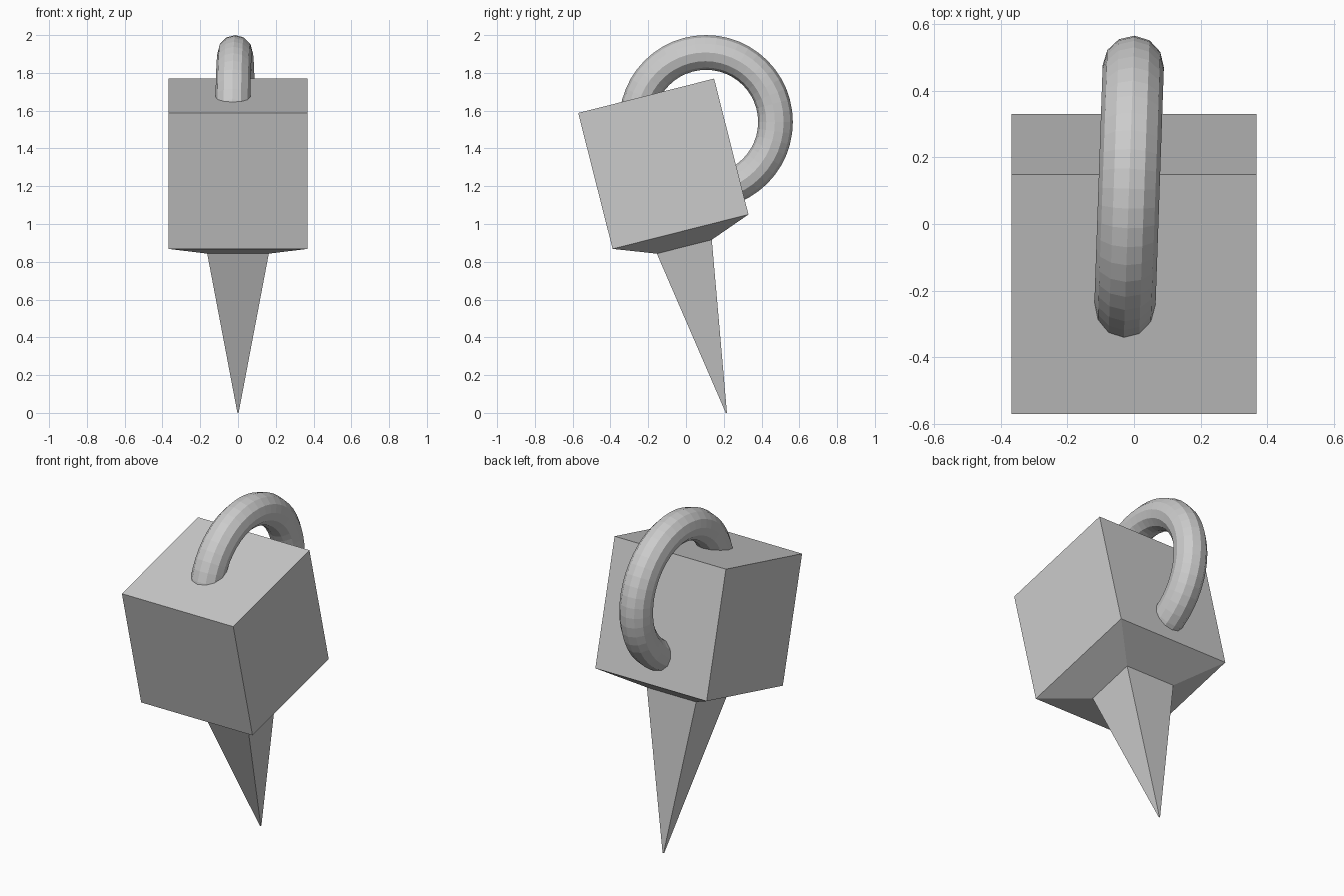
import bpy, bmesh
from math import radians, pi
from mathutils import Matrix

if "Cube" in bpy.data.objects:
    bpy.data.objects.remove(bpy.data.objects["Cube"])

TILT = radians(14.2)


def square_ring(bm, hx, hy, z):
    return [bm.verts.new((sx * hx, sy * hy, z))
            for sx, sy in ((-1, -1), (1, -1), (1, 1), (-1, 1))]


# Block with shallow tapered underside and long spike, built upright then tilted
profile = [(0.368, 0.371, 0.371), (0.368, 0.371, -0.371),
           (0.163, 0.15, -0.453), (0.003, 0.003, -1.361)]
bm = bmesh.new()
rings = [square_ring(bm, *p) for p in profile]
bm.faces.new(rings[0])
bm.faces.new(rings[-1])
for a, b in zip(rings, rings[1:]):
    for i in range(4):
        j = (i + 1) % 4
        bm.faces.new((a[i], a[j], b[j], b[i]))
bmesh.ops.recalc_face_normals(bm, faces=bm.faces)
bm.transform(Matrix.Translation((0, -0.12, 1.319)) @ Matrix.Rotation(TILT, 4, 'X'))
mesh = bpy.data.meshes.new("spiked_block")
bm.to_mesh(mesh)
bm.free()
bpy.context.collection.objects.link(bpy.data.objects.new("spiked_block", mesh))

# Hanging ring through the block's top and back faces, turned slightly about z
bpy.ops.mesh.primitive_torus_add(major_radius=0.368, minor_radius=0.092,
                                 major_segments=48, minor_segments=12)
ring = bpy.context.object
ring.name = "hanging_ring"
ring.matrix_world = (Matrix.Translation((-0.015, 0.106, 1.54))
                     @ Matrix.Rotation(radians(-2), 4, 'Z')
                     @ Matrix.Rotation(pi / 2, 4, 'Y'))
